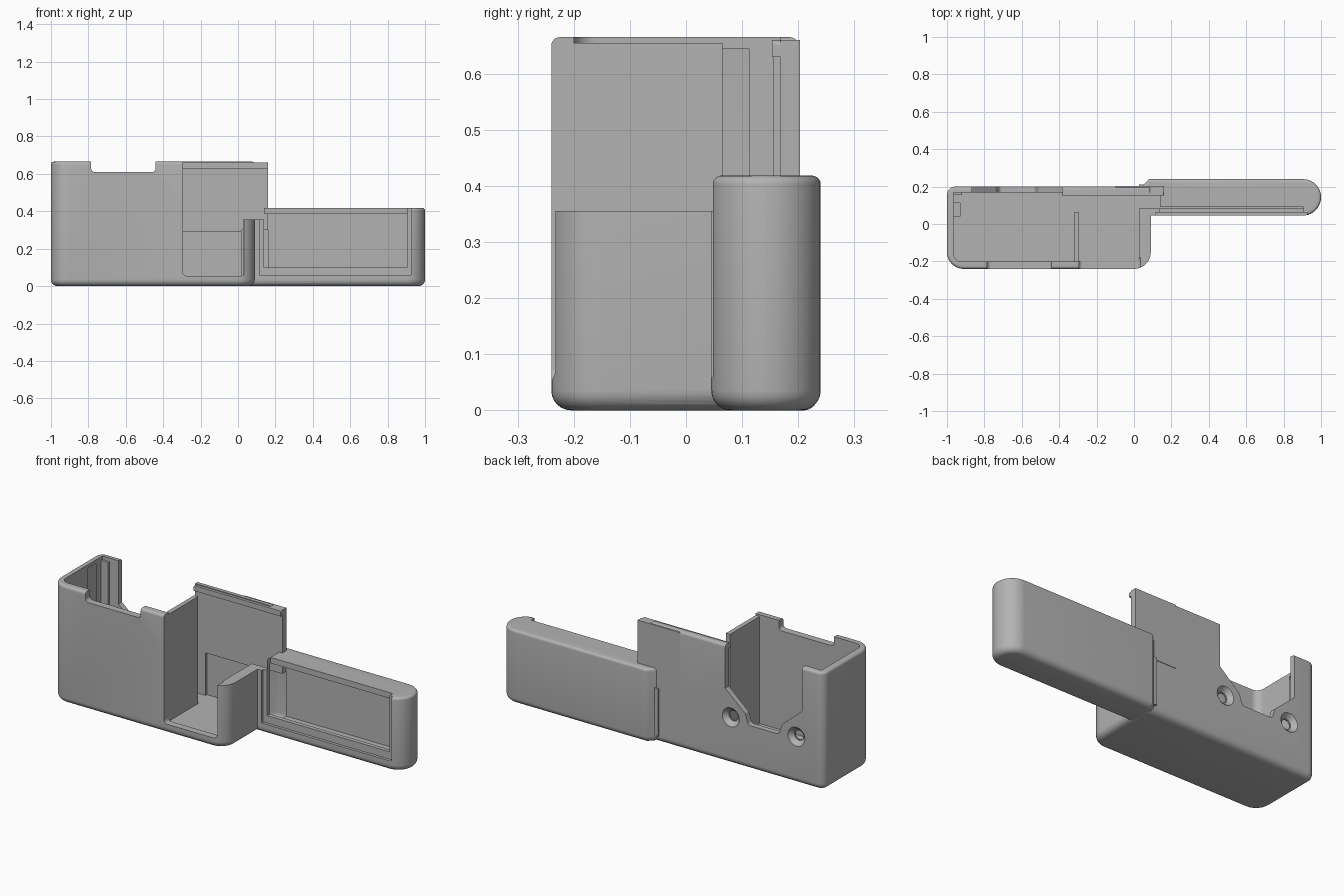
import bpy, bmesh, math
from mathutils import Vector, Matrix

if "Cube" in bpy.data.objects:
    bpy.data.objects.remove(bpy.data.objects["Cube"])

GREY = (0.45, 0.45, 0.45, 1)
grey = bpy.data.materials.new("grey plastic")
grey.use_nodes = True
grey.diffuse_color = GREY
grey.node_tree.nodes["Principled BSDF"].inputs["Base Color"].default_value = GREY


def finish(name, bm):
    bmesh.ops.recalc_face_normals(bm, faces=bm.faces)
    mesh = bpy.data.meshes.new(name)
    bm.to_mesh(mesh)
    bm.free()
    mesh.materials.append(grey)
    ob = bpy.data.objects.new(name, mesh)
    bpy.context.collection.objects.link(ob)
    return ob


def rounded(corners, steps=10):
    """Replace each (x, y, radius) corner with an arc."""
    out = []
    for i, (x, y, r) in enumerate(corners):
        p = Vector((x, y))
        if r == 0:
            out.append(p)
            continue
        a = (Vector(corners[i - 1][:2]) - p).normalized()
        b = (Vector(corners[(i + 1) % len(corners)][:2]) - p).normalized()
        half = a.angle(b) / 2
        centre = p + (a + b).normalized() * r / math.sin(half)
        start = p + a * r / math.tan(half) - centre
        end = p + b * r / math.tan(half) - centre
        sweep = math.atan2(start.x * end.y - start.y * end.x, start.dot(end))
        for k in range(steps + 1):
            out.append(centre + Matrix.Rotation(sweep * k / steps, 2) @ start)
    return out


def prism(name, corners, z0, z1, low=0, high=0):
    """Upright prism with rounded lower and upper rims."""
    bm = bmesh.new()
    face = bm.faces.new([bm.verts.new((p.x, p.y, z0)) for p in rounded(corners)])
    bmesh.ops.extrude_face_region(bm, geom=[face])
    for v in list(bm.verts)[len(face.verts):]:
        v.co.z = z1
    for z, size in ((z0, low), (z1, high)):
        if size:
            rim = [e for e in bm.edges if all(abs(v.co.z - z) < 1e-5 for v in e.verts)]
            bmesh.ops.bevel(bm, geom=rim, offset=size, segments=6, profile=0.5,
                            affect='EDGES', clamp_overlap=False)
    return finish(name, bm)


def cross_cut(name, corners, y0, y1):
    """Prism drawn in x, z and running along y."""
    ob = prism(name, corners, -y1, -y0)
    ob.data.transform(Matrix.Rotation(math.pi / 2, 4, 'X'))
    return ob


def box(name, x0, x1, y0, y1, z0, z1):
    return prism(name, [(x0, y0, 0), (x1, y0, 0), (x1, y1, 0), (x0, y1, 0)], z0, z1)


def drill(name, x, z, r_in, r_out, y0, y1):
    bm = bmesh.new()
    bmesh.ops.create_cone(bm, cap_ends=True, segments=32, radius1=r_out, radius2=r_in,
                          depth=y1 - y0, matrix=Matrix.Translation((x, (y0 + y1) / 2, z))
                          @ Matrix.Rotation(math.pi / 2, 4, 'X'))
    return finish(name, bm)


def combine(target, tool, operation):
    tool.hide_render = True
    mod = target.modifiers.new("combine", 'BOOLEAN')
    mod.operation, mod.object, mod.solver = operation, tool, 'EXACT'
    bpy.context.view_layer.objects.active = target
    bpy.ops.object.modifier_apply(modifier=mod.name)
    bpy.data.objects.remove(tool)


# Main case and the long slim arm
holder = prism("holder_body", [(-1, -.24, .09), (.09, -.24, .09), (.09, .2, 0), (-1, .2, .045)],
               0, .665, .035, .015)
arm = prism("arm", [(.04, .045, 0), (1, .045, .097), (1, .24, .097), (.08, .24, .01), (.04, .2, 0)],
            0, .418, .035, .015)
combine(holder, arm, 'UNION')

# Hollows, openings and cut-down walls
cuts = [
    prism("case_hollow", [(-.965, -.2, .04), (.028, -.2, .02), (.028, .168, 0), (-.965, .168, 0)], .05, .8),
    box("low_side_cut", -.295, .14, -.3, .168, .355, .8),
    cross_cut("front_opening", [(-.295, .055, .02), (.035, .055, .02), (.035, .8, 0), (-.295, .8, 0)], -.3, -.18),
    cross_cut("front_notch", [(-.785, .61, .02), (-.44, .61, .02), (-.44, .8, 0), (-.785, .8, 0)], -.3, -.15),
    cross_cut("back_notch", [(-.865, .8, 0), (-.865, .42, 0), (-.74, .31, 0), (-.72, .25, .02),
                             (-.53, .25, .02), (-.51, .31, 0), (-.385, .42, 0), (-.385, .8, 0)], .12, .3),
    box("back_recess", -.32, .03, .15, .18, .05, .29),
    box("arm_hollow", .02, .905, .084, .2, .05, .385),
    box("arm_mouth", .02, .905, .084, .18, .38, .8),
    box("arm_slot", .8, .962, .112, .157, .08, .8),
    box("outer_window", .115, .925, 0, .061, .058, .8),
    box("inner_window", .14, .905, .05, .09, .1, .8),
]
for x in (-.42, -.83):
    cuts.append(drill("screw_hole", x, .265, .026, .026, .12, .22))
    cuts.append(drill("countersink", x, .265, .03, .055, .175, .202))
for cutter in cuts:
    combine(holder, cutter, 'DIFFERENCE')

# Divider, tall back panel with its lip, and lid rails
for part in (
    box("divider", -.32, -.295, -.21, .065, .04, .655),
    box("back_panel", -.1, .16, .168, .203, .3, .66),
    box("panel_foot", .028, .16, .168, .21, .04, .31),
    cross_cut("panel_lip", [(-.385, .63, 0), (.16, .63, 0), (.16, .66, .01), (-.385, .66, .01)], .153, .195),
    box("front_rail", -.98, -.93, .04, .112, .04, .645),
    box("back_rail", -.98, -.92, .155, .18, .04, .645),
):
    combine(holder, part, 'UNION')

# Smooth the rounded rims and keep the hard edges
bpy.ops.object.select_all(action='DESELECT')
holder.select_set(True)
bpy.context.view_layer.objects.active = holder
bpy.ops.object.shade_smooth_by_angle(angle=math.radians(30))
